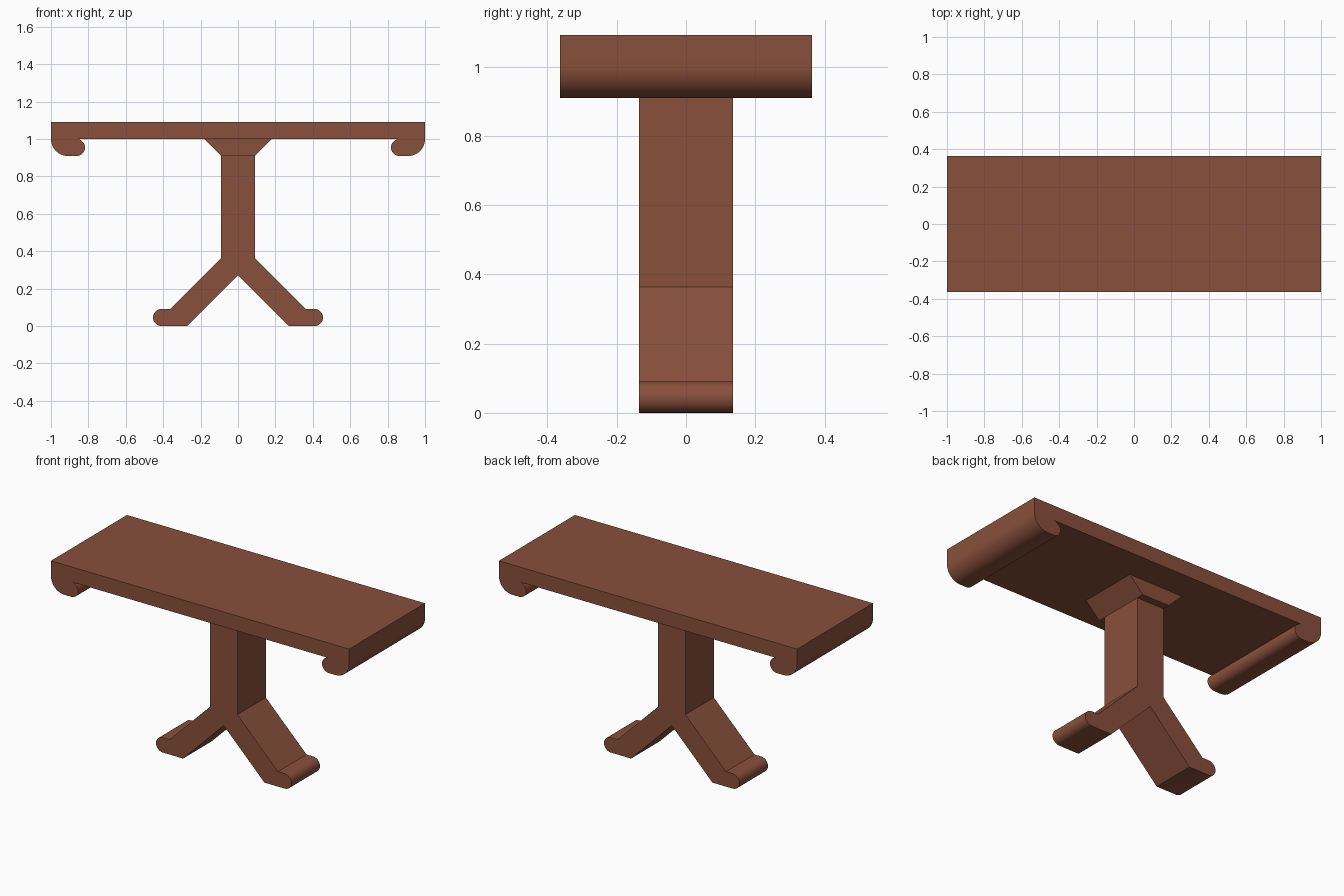
import bpy, bmesh, math

if "Cube" in bpy.data.objects:
    bpy.data.objects.remove(bpy.data.objects["Cube"])

U = 1 / 11  # basic module of the design

wood = bpy.data.materials.new("brown_wood")
wood.diffuse_color = (0.25, 0.08, 0.045, 1)
wood.use_nodes = True
wood.node_tree.nodes["Principled BSDF"].inputs["Base Color"].default_value = wood.diffuse_color


def arc(cx, cz, r, a0, a1, n=14):
    return [(cx + r * math.cos(math.radians(a0 + (a1 - a0) * i / n)),
             cz + r * math.sin(math.radians(a0 + (a1 - a0) * i / n))) for i in range(n + 1)]


def mirrored(half):
    """Close a right-hand half profile with its mirror image across x = 0."""
    return half + [(-x, z) for x, z in reversed(half) if abs(x) > 1e-6]


def extrude_profile(name, pts, half_depth):
    bm = bmesh.new()
    face = bm.faces.new([bm.verts.new((x, -half_depth, z)) for x, z in pts])
    new = bmesh.ops.extrude_face_region(bm, geom=[face])["geom"]
    bmesh.ops.translate(bm, vec=(0, 2 * half_depth, 0),
                        verts=[v for v in new if isinstance(v, bmesh.types.BMVert)])
    bmesh.ops.recalc_face_normals(bm, faces=bm.faces)
    mesh = bpy.data.meshes.new(name)
    bm.to_mesh(mesh)
    bm.free()
    mesh.materials.append(wood)
    obj = bpy.data.objects.new(name, mesh)
    bpy.context.collection.objects.link(obj)
    bpy.ops.object.select_all(action='DESELECT')
    obj.select_set(True)
    bpy.context.view_layer.objects.active = obj
    bpy.ops.object.shade_smooth_by_angle(angle=math.radians(30))
    return obj


# Tabletop with ends curled under
top = [(11 * U, 12 * U)]
top += arc(10 * U, 11 * U, U, 0, -90)
top += arc(9.5 * U, 10.5 * U, U / 2, 270, 90)
extrude_profile("tabletop", mirrored(top), 4 * U)

# Flared block under the top
extrude_profile("top_bracket", mirrored([(2 * U, 11 * U), (U, 10 * U)]), 2 * U)

# Column splitting into two splayed legs with rounded toes
base = [(U, 10 * U), (U, 4 * U), (4 * U, U)]
base += arc(4.5 * U, U / 2, U / 2, 90, -90)
base += [(3 * U, 0), (0, 3 * U)]
extrude_profile("pedestal_legs", mirrored(base), 1.5 * U)
